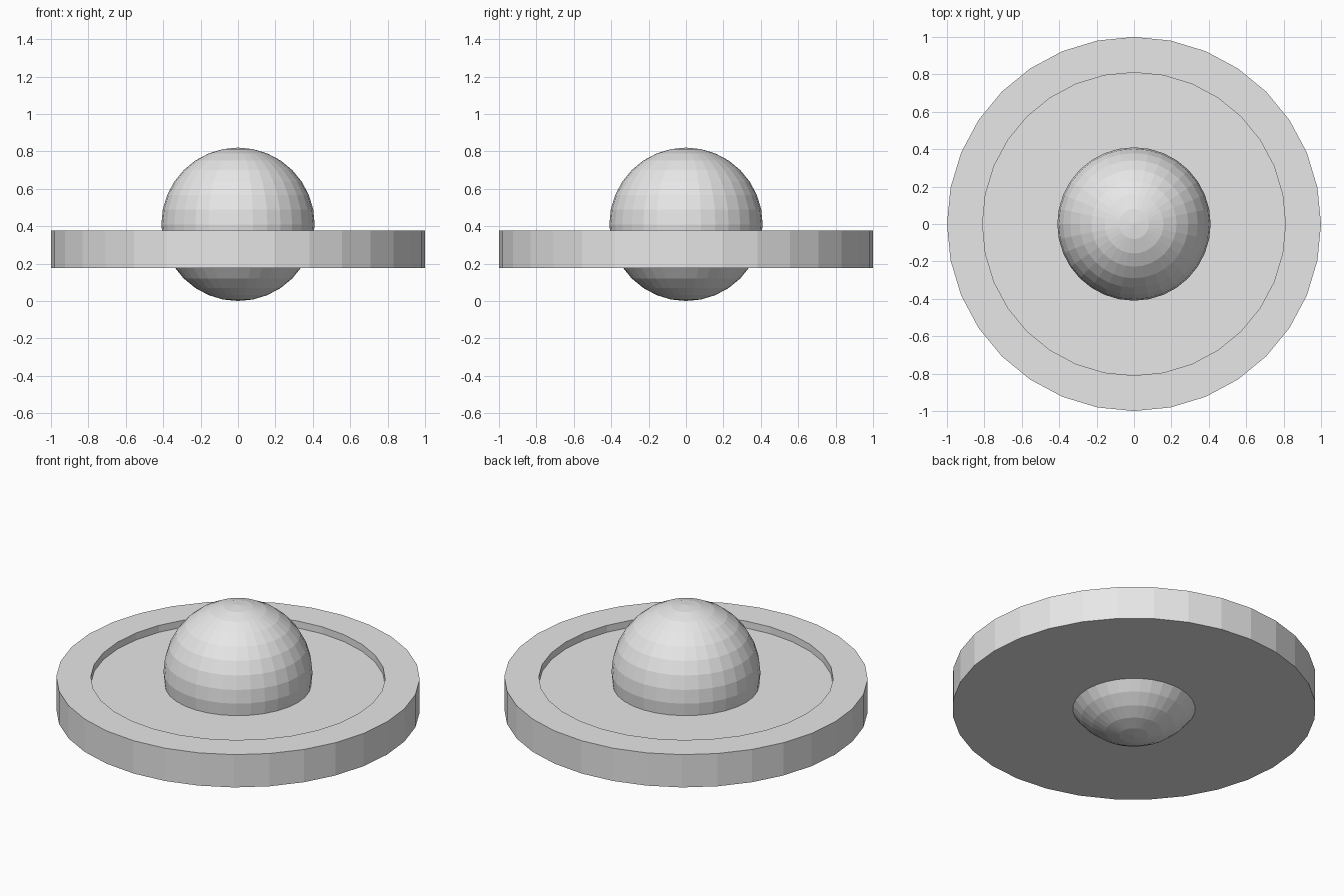
import bpy
import bmesh
import math

cube = bpy.data.objects.get("Cube")
if cube:
    bpy.data.objects.remove(cube)

SIDES = 32
BALL_RADIUS = 0.41

grey = bpy.data.materials.new("light_grey")
grey.use_nodes = True
colour = (0.8, 0.8, 0.8, 1)
grey.diffuse_color = colour
grey.node_tree.nodes["Principled BSDF"].inputs["Base Color"].default_value = colour


def add_object(name, bm):
    bmesh.ops.recalc_face_normals(bm, faces=bm.faces)
    mesh = bpy.data.meshes.new(name)
    bm.to_mesh(mesh)
    bm.free()
    mesh.materials.append(grey)
    obj = bpy.data.objects.new(name, mesh)
    bpy.context.collection.objects.link(obj)
    return obj


def ring(bm, radius, z):
    step = math.tau / SIDES
    return [bm.verts.new((radius * math.cos(i * step), radius * math.sin(i * step), z))
            for i in range(SIDES)]


# Round tray with a raised rim: outer wall, rim top, inner wall, floor
bm = bmesh.new()
profile = [(1.0, 0.177), (1.0, 0.376), (0.81, 0.376), (0.81, 0.334)]
rings = [ring(bm, r, z) for r, z in profile]
for low, high in zip(rings, rings[1:]):
    for i in range(SIDES):
        j = (i + 1) % SIDES
        bm.faces.new((low[i], low[j], high[j], high[i]))
bm.faces.new(rings[0])
bm.faces.new(rings[-1])
add_object("round_tray", bm)

# Faceted ball through the middle of the tray
bm = bmesh.new()
bmesh.ops.create_uvsphere(bm, u_segments=SIDES, v_segments=16, radius=BALL_RADIUS)
ball = add_object("centre_ball", bm)
ball.location.z = BALL_RADIUS
